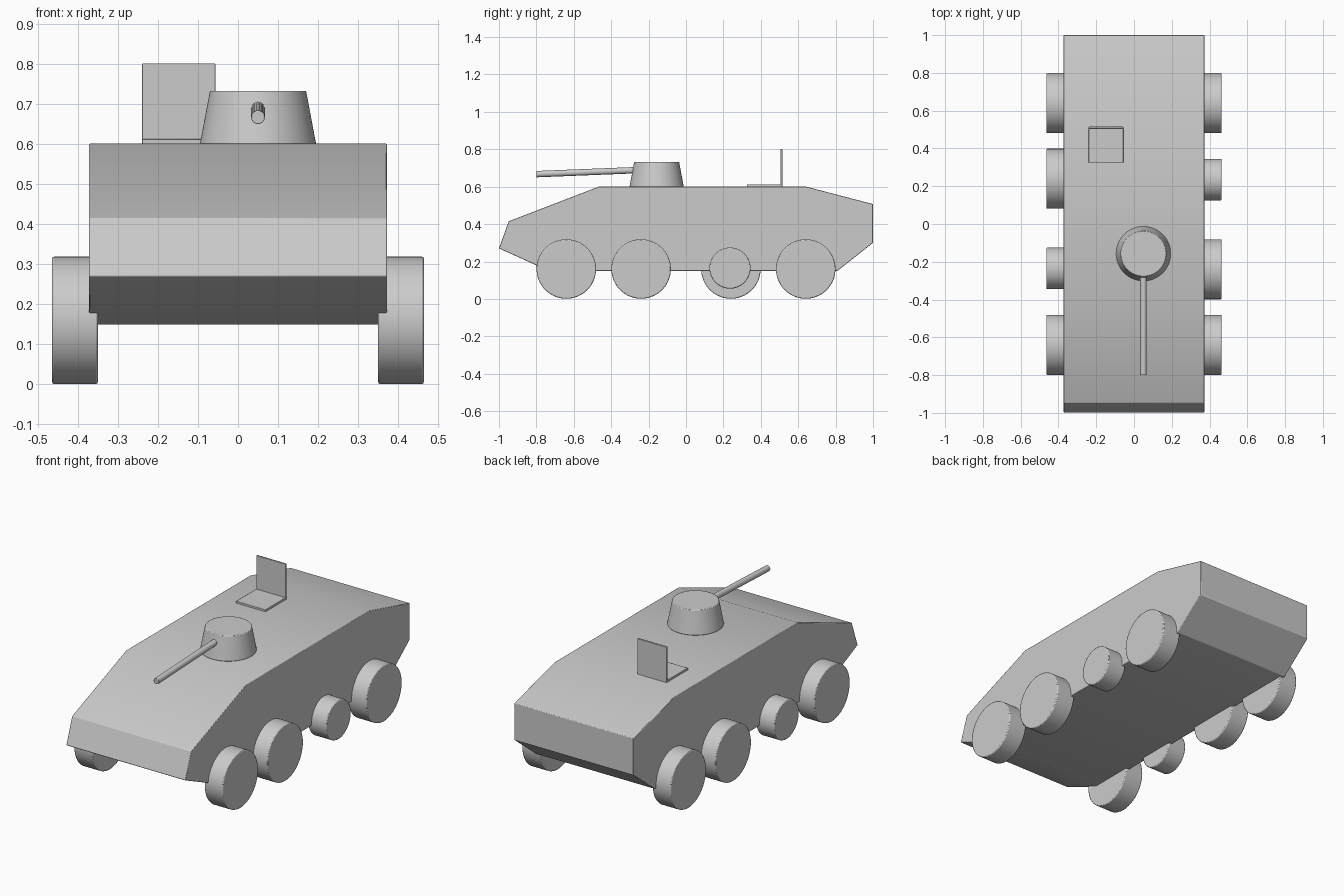
import bpy, bmesh, math
from mathutils import Vector

if "Cube" in bpy.data.objects:
    bpy.data.objects.remove(bpy.data.objects["Cube"])


def finish(obj, bevel=0.0):
    if bevel:
        m = obj.modifiers.new("edge_bevel", 'BEVEL')
        m.width, m.segments, m.limit_method = bevel, 2, 'ANGLE'
    bpy.ops.object.select_all(action='DESELECT')
    obj.select_set(True)
    bpy.context.view_layer.objects.active = obj
    bpy.ops.object.shade_smooth_by_angle(angle=math.radians(30))


def extrude_x(name, profile, x0, x1, bevel=0.0):
    bm = bmesh.new()
    face = bm.faces.new([bm.verts.new((x0, y, z)) for y, z in profile])
    ext = bmesh.ops.extrude_face_region(bm, geom=[face], use_keep_orig=True)
    verts = [g for g in ext["geom"] if isinstance(g, bmesh.types.BMVert)]
    bmesh.ops.translate(bm, vec=(x1 - x0, 0, 0), verts=verts)
    bmesh.ops.recalc_face_normals(bm, faces=bm.faces[:])
    mesh = bpy.data.meshes.new(name)
    bm.to_mesh(mesh)
    bm.free()
    obj = bpy.data.objects.new(name, mesh)
    bpy.context.collection.objects.link(obj)
    finish(obj, bevel)


def rod(name, a, b, r1, r2, bevel=0.0, sides=64):
    a, b = Vector(a), Vector(b)
    bpy.ops.mesh.primitive_cone_add(vertices=sides, radius1=r1, radius2=r2,
                                    depth=(b - a).length, location=(a + b) / 2)
    obj = bpy.context.object
    obj.name = name
    obj.rotation_euler = (b - a).to_track_quat('Z', 'Y').to_euler()
    finish(obj, bevel)


# Armoured hull from its side profile
extrude_x("hull", [(-1, 0.27), (-0.948, 0.415), (-0.465, 0.601), (0.64, 0.601),
                   (1, 0.507), (1, 0.30), (0.81, 0.15), (-0.735, 0.15)],
          -0.372, 0.372, 0.003)

# Wheels: one small wheel on each side, at opposite middle positions
for side, small in ((1, 2), (-1, 1)):
    for i, y in enumerate((-0.64, -0.24, 0.24, 0.64)):
        r, z = (0.11, 0.165) if i == small else (0.159, 0.16)
        if i == small:
            y *= 0.98
        rod(f"wheel_{'right' if side > 0 else 'left'}_{i + 1}",
            (side * 0.35, y, z), (side * 0.464, y, z), r, r, 0.005)

# Turret and gun barrel
rod("turret", (0.05, -0.157, 0.6), (0.05, -0.157, 0.733), 0.145, 0.12, 0.003)
rod("gun_barrel", (0.05, -0.80, 0.667), (0.05, -0.2, 0.691), 0.017, 0.017, 0.002, 32)

# Open roof hatch: L-shaped rim plate and raised lid
extrude_x("roof_hatch", [(0.325, 0.598), (0.515, 0.598), (0.515, 0.801),
                         (0.504, 0.801), (0.504, 0.612), (0.325, 0.612)],
          -0.24, -0.056, 0.002)
